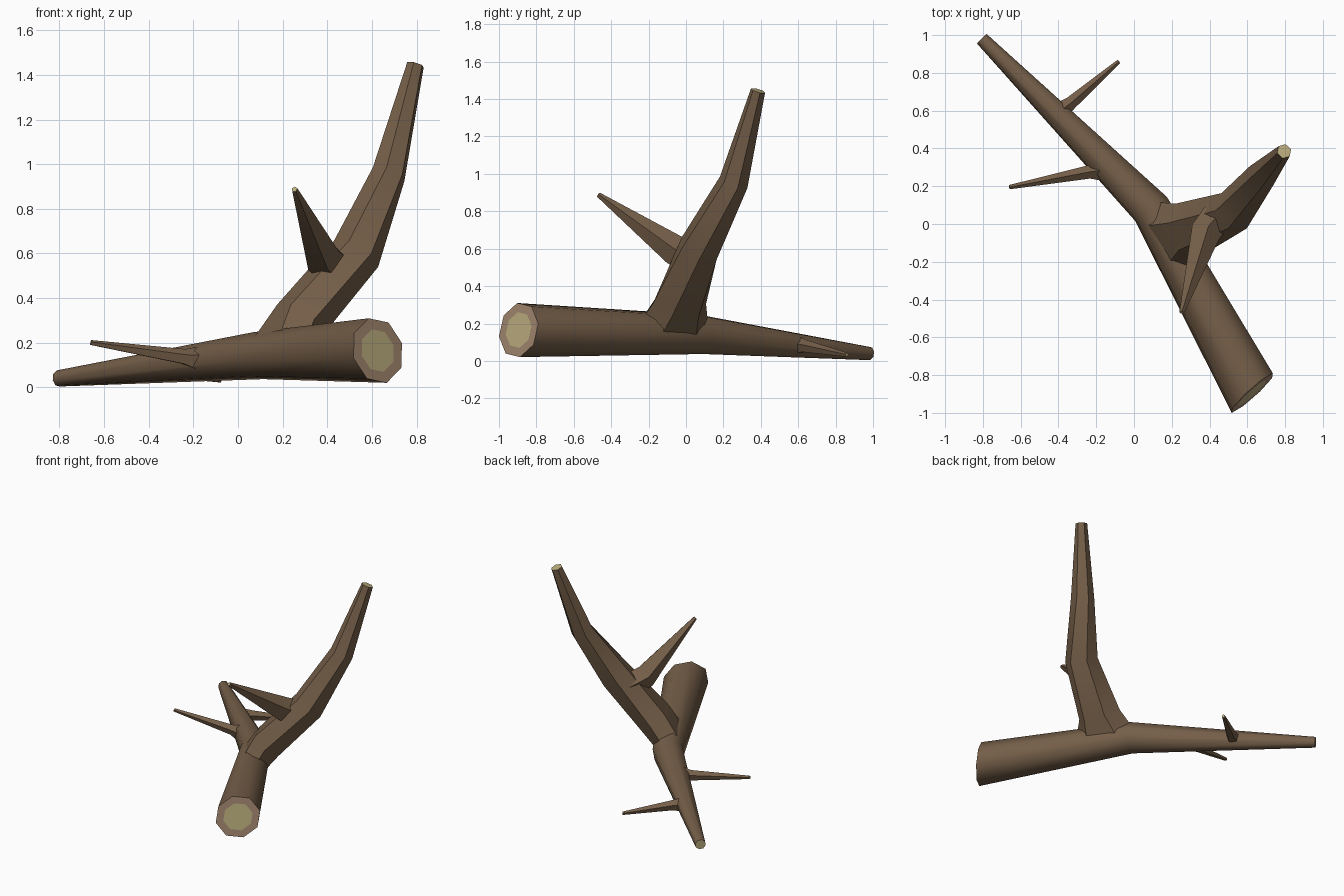
import bpy, bmesh, math
from mathutils import Vector

cube = bpy.data.objects.get("Cube")
if cube:
    bpy.data.objects.remove(cube, do_unlink=True)


def linear(c):
    c /= 255
    return c / 12.92 if c <= 0.04045 else ((c + 0.055) / 1.055) ** 2.4


def material(name, *rgb):
    mat = bpy.data.materials.new(name)
    colour = [linear(c) for c in rgb] + [1]
    mat.diffuse_color = colour
    mat.use_nodes = True
    mat.node_tree.nodes["Principled BSDF"].inputs["Base Color"].default_value = colour
    return mat


BARK = material("bark", 116, 94, 72)
SAPWOOD = material("sapwood", 162, 134, 111)
HEARTWOOD = material("heartwood", 188, 174, 126)
UP = Vector((0, 0, 1))


def limb(name, sections, sides, phase=0, start_dir=None, cut_start=False, smooth=32):
    """Tapered limb through (x, y, z, sideways radius, upward radius) sections, cut flat at the tip."""
    bm = bmesh.new()
    points = [Vector(s[:3]) for s in sections]
    last = len(points) - 1

    def ring(i, scale=1.0):
        t = points[min(i + 1, last)] - points[max(i - 1, 0)]
        if 0 < i < last:
            t = (points[i + 1] - points[i]).normalized() + (points[i] - points[i - 1]).normalized()
        if i == 0 and start_dir:
            t = Vector(start_dir)
        u = t.cross(UP).normalized() * sections[i][3] * scale
        v = u.cross(t).normalized() * sections[i][-1] * scale
        angles = [math.radians(phase) + math.tau * k / sides for k in range(sides)]
        return [bm.verts.new(points[i] + math.cos(a) * u + math.sin(a) * v) for a in angles]

    def bridge(a, b, mat):
        for k in range(sides):
            n = (k + 1) % sides
            bm.faces.new((a[k], a[n], b[n], b[k])).material_index = mat

    rings = [ring(i) for i in range(last + 1)]
    for a, b in zip(rings, rings[1:]):
        bridge(a, b, 0)
    bm.faces.new(rings[-1]).material_index = 2
    # Sawn start: sapwood border around a heartwood core
    if cut_start:
        core = ring(0, 0.66)
        bridge(core, rings[0], 1)
        bm.faces.new(core).material_index = 2
    else:
        bm.faces.new(rings[0])
    bmesh.ops.recalc_face_normals(bm, faces=bm.faces)
    mesh = bpy.data.meshes.new(name)
    bm.to_mesh(mesh)
    bm.free()
    for mat in (BARK, SAPWOOD, HEARTWOOD):
        mesh.materials.append(mat)
    obj = bpy.data.objects.new(name, mesh)
    bpy.context.collection.objects.link(obj)
    bpy.ops.object.select_all(action="DESELECT")
    obj.select_set(True)
    bpy.context.view_layer.objects.active = obj
    bpy.ops.object.shade_smooth_by_angle(angle=math.radians(smooth))


# Fallen trunk, sawn at the thick end
limb("trunk", [(0.626, -0.895, 0.165, 0.155, 0.15), (0.09, 0.08, 0.142, 0.108),
               (-0.805, 0.98, 0.04, 0.037)], 8, 13, (-0.67, 0.74, -0.15), True, 50)

# Tall branch, its root flared along the trunk
limb("tall_branch", [(0.18, -0.08, 0.16, 0.23, 0.1), (0.28, -0.035, 0.305, 0.155, 0.12),
                     (0.53, 0.07, 0.6, 0.115), (0.675, 0.255, 0.955, 0.08),
                     (0.795, 0.385, 1.445, 0.04)], 6, 0, (0.6, 0.33, 0.72))

# Broken twigs
limb("upper_twig", [(0.45, 0.05, 0.53, 0.09), (0.375, -0.05, 0.585, 0.085),
                    (0.253, -0.468, 0.888, 0.014)], 5, 90)
limb("left_twig", [(-0.13, 0.29, 0.12, 0.075), (-0.24, 0.275, 0.135, 0.037),
                   (-0.66, 0.195, 0.2, 0.012)], 5, 90)
limb("back_twig", [(-0.43, 0.57, 0.085, 0.06), (-0.335, 0.64, 0.077, 0.036),
                   (-0.08, 0.86, 0.032, 0.012)], 5, 90)
